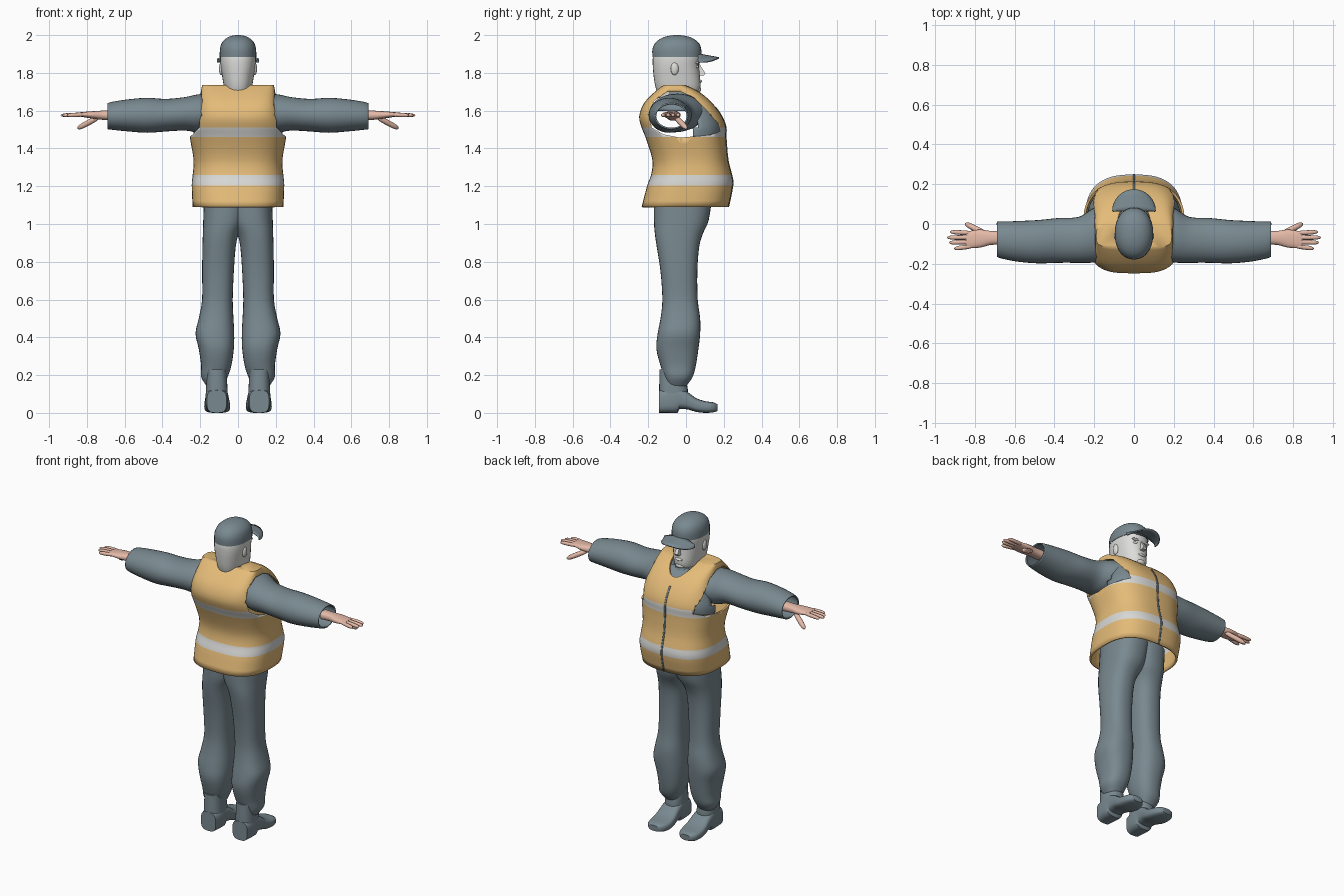
import bpy, bmesh, math
from mathutils import Vector

if "Cube" in bpy.data.objects:
    bpy.data.objects.remove(bpy.data.objects["Cube"])


def material(name, rgb):
    m = bpy.data.materials.new(name)
    m.use_nodes = True
    m.diffuse_color = (*rgb, 1)
    m.node_tree.nodes["Principled BSDF"].inputs["Base Color"].default_value = (*rgb, 1)
    return m


SLATE = material("slate cloth", (0.19, 0.25, 0.28))
ORANGE = material("vest orange", (0.78, 0.50, 0.19))
SILVER = material("reflective silver", (0.68, 0.69, 0.67))
SKIN = material("hand skin", (0.78, 0.49, 0.39))
PALE = material("pale face", (0.72, 0.72, 0.70))


def finish(name, bm, mats, mirror=False, thick=0, angle=40):
    """Turn a bmesh into a smooth-shaded object with optional shell and mirror."""
    bmesh.ops.recalc_face_normals(bm, faces=bm.faces)
    me = bpy.data.meshes.new(name)
    bm.to_mesh(me)
    bm.free()
    for m in mats:
        me.materials.append(m)
    ob = bpy.data.objects.new(name, me)
    bpy.context.collection.objects.link(ob)
    bpy.ops.object.select_all(action="DESELECT")
    ob.select_set(True)
    bpy.context.view_layer.objects.active = ob
    bpy.ops.object.shade_smooth_by_angle(angle=math.radians(angle))
    if thick:
        mod = ob.modifiers.new("shell", "SOLIDIFY")
        mod.thickness, mod.offset = thick, -1
    if mirror:
        ob.modifiers.new("mirror", "MIRROR")
    return ob


def smooth_rings(rings, steps):
    """Catmull-Rom interpolation between the given rings."""
    out = []
    for i in range(len(rings) - 1):
        p = [rings[max(0, min(len(rings) - 1, i + k))] for k in (-1, 0, 1, 2)]
        for s in range(steps):
            t = s / steps
            out.append([b + 0.5 * t * (c - a + t * (2*a - 5*b + 4*c - d + t * (3*(b - c) + d - a)))
                        for a, b, c, d in zip(*p)])
    return out + [list(rings[-1])]


def loft(name, axis, rings, mats, n=32, power=2, caps=(True, True), steps=3,
         mirror=False, thick=0, rule=None, keep=None):
    """Rings are (position on axis, a_min, a_max, b_min, b_max[, power])."""
    bm = bmesh.new()
    loops = []
    for r in smooth_rings(rings, steps):
        e = 2 / (r[5] if len(r) > 5 else power)
        loop = []
        for k in range(n):
            c, s = math.cos(2*math.pi*k/n), math.sin(2*math.pi*k/n)
            a = (r[1] + r[2])/2 + (r[2] - r[1])/2 * math.copysign(abs(c)**e, c)
            b = (r[3] + r[4])/2 + (r[4] - r[3])/2 * math.copysign(abs(s)**e, s)
            loop.append(bm.verts.new({"x": (r[0], a, b), "y": (a, r[0], b), "z": (a, b, r[0])}[axis]))
        loops.append(loop)
    for lo, hi in zip(loops, loops[1:]):
        for k in range(n):
            bm.faces.new((lo[k], lo[(k+1) % n], hi[(k+1) % n], hi[k]))
    for flag, loop in zip(caps, (loops[0], loops[-1])):
        if flag:
            bm.faces.new(loop)
    for f in bm.faces:
        if rule:
            f.material_index = rule(f.calc_center_median())
    if keep:
        bmesh.ops.delete(bm, geom=[f for f in bm.faces if not keep(f.calc_center_median())], context="FACES")
    return finish(name, bm, mats, mirror, thick)


def blob(name, loc, size, mat, mirror=False):
    bm = bmesh.new()
    bmesh.ops.create_uvsphere(bm, u_segments=16, v_segments=10, radius=1)
    bmesh.ops.scale(bm, vec=size, verts=bm.verts)
    bmesh.ops.translate(bm, vec=loc, verts=bm.verts)
    return finish(name, bm, [mat], mirror)


def prism(name, pts, to3d, lo, hi, mat, mirror=False):
    bm = bmesh.new()
    ends = [[bm.verts.new(to3d(u, v, w)) for u, v in pts] for w in (lo, hi)]
    for loop in ends:
        bm.faces.new(loop)
    for k in range(len(pts)):
        j = (k + 1) % len(pts)
        bm.faces.new((ends[0][k], ends[0][j], ends[1][j], ends[1][k]))
    return finish(name, bm, [mat], mirror)


# Safety vest: closed shell with reflective bands, then armholes and neck cut out
vest_rings = [(1.09, -.24, .24, -.235, .225, 2.7), (1.205, -.245, .245, -.205, .248, 2.7),
              (1.26, -.24, .24, -.185, .242, 2.6), (1.34, -.235, .235, -.178, .222, 2.6),
              (1.46, -.255, .255, -.215, .212, 2.6), (1.51, -.255, .255, -.235, .212, 2.8),
              (1.57, -.235, .235, -.248, .19, 3.2), (1.64, -.208, .208, -.222, .14, 4),
              (1.70, -.197, .197, -.165, .07, 4), (1.735, -.19, .19, -.12, .0, 4)]
vest = loft("safety_vest", "z", vest_rings, [ORANGE, SILVER], n=64, caps=(False, True), thick=.012,
            rule=lambda c: int(1.205 < c.z < 1.26 or 1.46 < c.z < 1.51))
arm_shape = [(-.2, 1.58), (-.18, 1.51), (-.12, 1.475), (-.03, 1.457), (.13, 1.472), (.18, 1.49),
             (.17, 1.53), (.11, 1.6), (.04, 1.67), (-.03, 1.70), (-.1, 1.70), (-.17, 1.65)]
arm_cut = prism("armhole_cutter", arm_shape, lambda u, v, w: (w, u, v), .13, .5, ORANGE, True)
neck_cut = loft("neck_cutter", "z", [(1.55, -.05, .05, -.1, .07), (1.67, -.07, .07, -.115, .125),
                                     (1.8, -.1, .1, -.125, .15)], [ORANGE])
for cutter in (arm_cut, neck_cut):
    cutter.hide_render = True
    mod = vest.modifiers.new("cut", "BOOLEAN")
    mod.operation, mod.solver, mod.object = "DIFFERENCE", "EXACT", cutter
cut_mesh = bpy.data.meshes.new_from_object(vest.evaluated_get(bpy.context.evaluated_depsgraph_get()))
vest.modifiers.clear()
vest.data = cut_mesh
for cutter in (arm_cut, neck_cut):
    bpy.data.objects.remove(cutter)

# Zip line down the vest front
bm = bmesh.new()
rows = [[bm.verts.new((x, r[4] + .003, r[0])) for x in (-.005, .005)]
        for r in smooth_rings(vest_rings, 3) if r[0] < 1.63]
for p, q in zip(rows, rows[1:]):
    bm.faces.new((p[0], p[1], q[1], q[0]))
finish("vest_zip", bm, [SLATE], thick=.005)

# Jacket chest seen in the neckline and armholes, and its collar
inner = [(z, a + .018, b - .018, c + .02, d - .02, p) for z, a, b, c, d, p in vest_rings[4:9]]
loft("jacket_chest", "z", inner, [SLATE], n=48, caps=(False, False), thick=.005,
     keep=lambda c: c.y > .05)
loft("jacket_collar", "z", [(1.6, -.11, .11, -.15, .1), (1.66, -.085, .085, -.135, .085),
                            (1.705, -.078, .078, -.125, .06)], [SLATE], caps=(False, False), thick=.006)

# Sleeves: open tubes flaring into the armholes
loft("sleeve", "x", [(.17, -.19, .1, 1.49, 1.69), (.22, -.195, .07, 1.485, 1.685),
                     (.28, -.195, .035, 1.495, 1.672), (.38, -.195, .03, 1.49, 1.662),
                     (.48, -.198, .02, 1.483, 1.668), (.58, -.19, .015, 1.49, 1.66),
                     (.66, -.175, .012, 1.498, 1.648), (.69, -.165, .012, 1.502, 1.64)],
     [SLATE], caps=(False, False), mirror=True, thick=.008)

# Hands: palm, fingers and thumb
loft("palm", "x", [(.66, -.105, -.035, 1.548, 1.602), (.72, -.105, -.035, 1.552, 1.6),
                   (.77, -.118, -.028, 1.558, 1.597), (.82, -.122, -.034, 1.566, 1.593),
                   (.845, -.12, -.042, 1.57, 1.59)], [SKIN], n=20, power=2.4, mirror=True)


def digit(name, start, end, r):
    bm = bmesh.new()
    bmesh.ops.create_uvsphere(bm, u_segments=10, v_segments=8, radius=1)
    d = Vector(end) - Vector(start)
    turn = Vector((0, 0, 1)).rotation_difference(d.normalized())
    for v in bm.verts:
        h = max(-1, min(1, v.co.z))
        side = (1 - h**4)**.5 / max(1e-4, (1 - h*h)**.5) if abs(h) < .999 else 0
        local = Vector((v.co.x * r * side, v.co.y * r * side, h * d.length / 2))
        v.co = turn @ local + (Vector(start) + Vector(end)) / 2
    finish(name, bm, [SKIN], True)


for finger, y, tip_x, tip_y in (("index", -.046, .925, -.04), ("middle", -.068, .94, -.068),
                                ("ring", -.09, .93, -.094), ("little", -.111, .905, -.124)):
    digit(finger + "_finger", (.81, y, 1.58), (tip_x, tip_y, 1.575), .0115)
digit("thumb", (.735, -.055, 1.567), (.85, .003, 1.505), .015)

# Trouser legs, overlapping at the hips
loft("trouser_leg", "z", [(.14, .075, .165, -.1, .0), (.19, .055, .195, -.115, .035),
                          (.25, .035, .195, -.135, .052), (.34, .022, .208, -.157, .066),
                          (.42, .02, .225, -.15, .075), (.5, .024, .208, -.135, .075),
                          (.6, .028, .19, -.125, .062), (.75, .022, .19, -.135, .06),
                          (.88, .012, .188, -.155, .07), (.95, -.005, .186, -.165, .09),
                          (1.02, -.04, .184, -.17, .12), (1.15, -.06, .18, -.17, .14)],
     [SLATE], power=2.4, mirror=True)

# Boots: shaft, foot with raised arch and stepped heel
loft("boot_shaft", "z", [(.06, .055, .17, -.14, .0), (.12, .055, .17, -.142, .01),
                         (.23, .062, .165, -.14, -.01)], [SLATE], n=24, power=2.5, mirror=True)
loft("boot_foot", "y", [(-.142, .06, .165, 0, .12), (-.09, .052, .172, 0, .135),
                        (-.045, .052, .172, 0, .14), (-.035, .052, .172, .02, .135),
                        (.01, .048, .174, .018, .11), (.05, .043, .178, .006, .08),
                        (.1, .042, .178, 0, .062), (.145, .055, .17, .003, .056),
                        (.168, .08, .145, .01, .045)], [SLATE], n=24, power=3.2, steps=2, mirror=True)

# Head and face
loft("head", "z", [(1.62, -.068, .068, -.135, .03), (1.685, -.066, .066, -.145, .045),
                   (1.705, -.07, .07, -.155, .07), (1.74, -.077, .077, -.165, .077),
                   (1.79, -.085, .085, -.172, .073), (1.84, -.092, .092, -.176, .07),
                   (1.885, -.094, .094, -.175, .075), (1.93, -.088, .088, -.16, .06)], [PALE], power=2.3)
prism("nose", [(.055, 1.845), (.073, 1.845), (.102, 1.798), (.095, 1.787), (.055, 1.785)],
      lambda u, v, w: (w * (1.9 - v) / .1, u, v), -.012, .012, PALE)
blob("lips", (0, .073, 1.755), (.026, .012, .009), PALE)
blob("chin", (0, .062, 1.712), (.03, .018, .016), PALE)
blob("brow", (.036, .06, 1.853), (.028, .013, .008), PALE, True)
blob("eye", (.036, .055, 1.833), (.016, .012, .009), PALE, True)
blob("ear", (.089, -.06, 1.822), (.012, .021, .034), PALE, True)

# Cap and arched brim
loft("cap_crown", "z", [(1.885, -.097, .097, -.178, .082), (1.93, -.095, .095, -.177, .08),
                        (1.965, -.082, .082, -.157, .062), (1.988, -.055, .055, -.12, .025),
                        (1.998, -.025, .025, -.08, -.015), (2.0, -.004, .004, -.052, -.044)],
     [SLATE], power=2.15)
bm = bmesh.new()
grid = []
for i in range(17):
    a = math.pi * (i / 16 - .5)
    x, reach = .11 * math.sin(a), .11 * math.cos(a)
    grid.append([bm.verts.new((x, .065 + reach*j/4, 1.903 - .02*j/4 - .028*math.sin(a)**2))
                 for j in range(5)])
for p, q in zip(grid, grid[1:]):
    for j in range(4):
        bm.faces.new((p[j], p[j+1], q[j+1], q[j]))
bmesh.ops.remove_doubles(bm, verts=bm.verts, dist=1e-5)
finish("cap_brim", bm, [SLATE], thick=.008)
